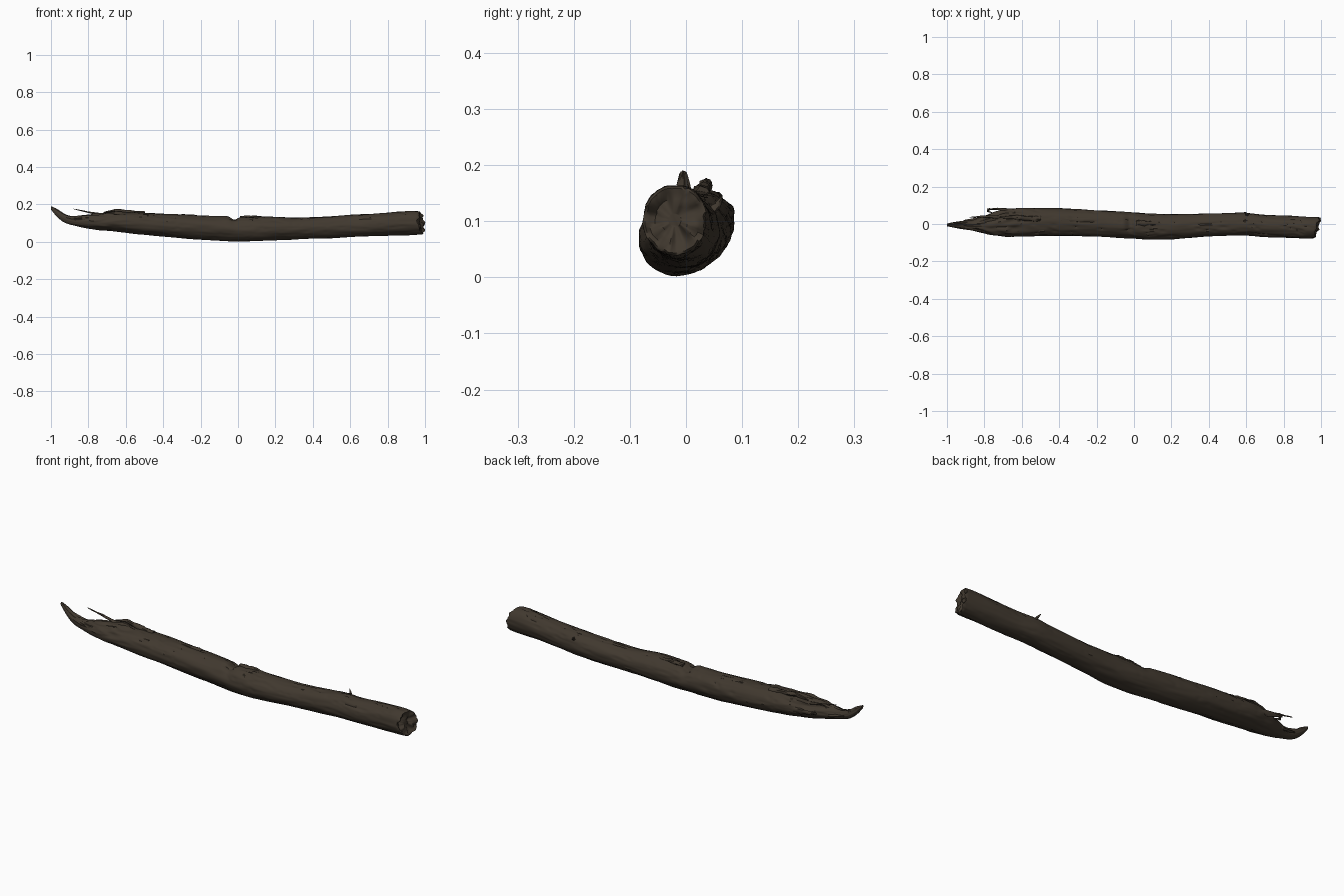
import bpy, bmesh, math
from mathutils import Vector, noise

cube = bpy.data.objects.get("Cube")
if cube:
    bpy.data.objects.remove(cube)


def make_material(name, rgb):
    mat = bpy.data.materials.new(name)
    mat.use_nodes = True
    mat.diffuse_color = (*rgb, 1)
    mat.node_tree.nodes["Principled BSDF"].inputs["Base Color"].default_value = (*rgb, 1)
    return mat


bark = make_material("dark bark", (0.052, 0.040, 0.028))

# Trunk outline: x, back-to-front extent (y low, y high), height (z low, z high)
STATIONS = [
    (-1.0, -.012, .002, .172, .190), (-.97, -.018, .008, .135, .175),
    (-.93, -.026, .014, .103, .150), (-.87, -.034, .020, .085, .136),
    (-.81, -.048, .038, .072, .145), (-.74, -.062, .066, .064, .150),
    (-.66, -.067, .084, .055, .160), (-.5, -.066, .086, .037, .155),
    (-.2, -.066, .074, .012, .142), (0, -.078, .060, .003, .134),
    (.12, -.085, .054, .005, .135), (.3, -.074, .054, .012, .129),
    (.5, -.062, .059, .020, .138), (.6, -.062, .060, .025, .144),
    (.7, -.070, .049, .029, .147), (.8, -.073, .045, .034, .155),
    (.92, -.077, .039, .037, .165), (.98, -.077, .037, .040, .164)]
SIDES, RINGS = 56, 230


def outline(x):
    i = 0
    while i < len(STATIONS) - 2 and x > STATIONS[i + 1][0]:
        i += 1
    p = [STATIONS[max(0, min(len(STATIONS) - 1, i + k))] for k in (-1, 0, 1, 2)]
    t = (x - p[1][0]) / (p[2][0] - p[1][0])
    out = []
    for k in range(1, 5):
        h = p[2][0] - p[1][0]
        m0 = (p[2][k] - p[0][k]) / (p[2][0] - p[0][0]) * h
        m1 = (p[3][k] - p[1][k]) / (p[3][0] - p[1][0]) * h
        out.append((2*t**3 - 3*t*t + 1) * p[1][k] + (t**3 - 2*t*t + t) * m0
                   + (3*t*t - 2*t**3) * p[2][k] + (t**3 - t*t) * m1)
    return out


def bump(x, centre, width):
    return math.exp(-((x - centre) / width) ** 2)


def bark_scale(x, c, s):
    """Relative radius: long grain, lumps, cracks and the notch."""
    r = 1 + .05 * noise.noise(Vector((x * 5, c * 1.6, s * 1.6)))
    r += .035 * noise.noise(Vector((x * 9, c * 6, s * 6 + 4)))
    top = max(0, s)
    # cracks that follow the grain, strongest on the upper side
    crack = abs(noise.noise(Vector((x * 3 + 7, c * 3.2, s * 3.2))))
    r -= (.03 + .06 * top) * max(0, 1 - crack / .06)
    # notch across the top, and the ledge beside it
    r -= .28 * top ** 2 * bump(x, -.02, .022)
    # torn wood toward the broken end
    torn = max(0, min(1, (-.5 - x) / .2)) * (.3 + top)
    r += .20 * torn * noise.noise(Vector((x * 14, c * 4, s * 4 + 9)))
    return r


# Trunk
bm = bmesh.new()
rings = []
for i in range(RINGS):
    x = -1 + 1.975 * i / (RINGS - 1)
    y0, y1, z0, z1 = outline(x)
    ring = []
    for j in range(SIDES):
        a = math.tau * j / SIDES
        c, s = math.cos(a), math.sin(a)
        r = bark_scale(x, c, s)
        end = max(0, (x - .9) / .075)
        slant = end * (.016 * c - .008 * s
                       + .012 * noise.noise(Vector((c * 3, s * 3, 2))))
        ring.append(bm.verts.new((x + slant, (y0 + y1) / 2 + (y1 - y0) / 2 * c * r,
                                  (z0 + z1) / 2 + (z1 - z0) / 2 * s * r)))
    rings.append(ring)

# Rough broken face on the sawn-off end
rim = [v.co.copy() for v in rings[-1]]
middle = sum(rim, Vector()) / SIDES
for f in (.93, .8, .62, .42, .2):
    ring = []
    for p in rim:
        q = middle.lerp(p, f)
        q.x += .022 * noise.noise(q * 38) - .014 * (1 - f) + .004
        ring.append(bm.verts.new(q))
    rings.append(ring)
for a, b in zip(rings, rings[1:]):
    for j in range(SIDES):
        k = (j + 1) % SIDES
        bm.faces.new((a[j], a[k], b[k], b[j]))
bm.faces.new(rings[0])
bm.faces.new(rings[-1])


def finish(name, bm, angle):
    bmesh.ops.recalc_face_normals(bm, faces=bm.faces)
    mesh = bpy.data.meshes.new(name)
    bm.to_mesh(mesh)
    bm.free()
    mesh.materials.append(bark)
    obj = bpy.data.objects.new(name, mesh)
    bpy.context.collection.objects.link(obj)
    bpy.ops.object.select_all(action='DESELECT')
    obj.select_set(True)
    bpy.context.view_layer.objects.active = obj
    bpy.ops.object.shade_smooth_by_angle(angle=math.radians(angle))
    return obj


finish("trunk", bm, 50)


def splinter(name, path, width, height, sides=8):
    """Tapering, slightly ragged shard along a path of points."""
    pts = [Vector(p) for p in path]
    bm = bmesh.new()
    loops = []
    steps = 6 * (len(pts) - 1)
    for i in range(steps + 1):
        u = i / 6
        k = min(int(u), len(pts) - 2)
        p = pts[k].lerp(pts[k + 1], u - k)
        d = (pts[k + 1] - pts[k]).normalized()
        side = d.cross(Vector((0, 0, 1))).normalized()
        up = side.cross(d)
        taper = 1 - .8 * (i / steps) ** 1.5
        loop = []
        for j in range(sides):
            a = math.tau * j / sides
            r = taper * (1 + .5 * noise.noise(p * 45 + Vector((j * 2.3, 0, 0))))
            loop.append(bm.verts.new(p + side * math.cos(a) * width * r
                                     + up * math.sin(a) * height * r))
        loops.append(loop)
    for a, b in zip(loops, loops[1:]):
        for j in range(sides):
            k = (j + 1) % sides
            bm.faces.new((a[j], a[k], b[k], b[j]))
    bm.faces.new(loops[0])
    bm.faces.new(loops[-1])
    return finish(name, bm, 45)


# Shards at the broken end
splinter("thin_spike", [(-.70, .035, .140), (-.80, .040, .158), (-.88, .036, .176)], .009, .006)
splinter("back_prong", [(-.62, .070, .105), (-.72, .080, .115), (-.785, .080, .122)], .010, .017)
splinter("prong_hook", [(-.77, .082, .120), (-.785, .068, .116), (-.75, .058, .112)], .006, .008)
splinter("side_shard", [(-.72, -.035, .115), (-.82, -.035, .122), (-.89, -.022, .128)], .012, .012)
splinter("low_shard", [(-.74, .02, .095), (-.84, .022, .105), (-.91, .018, .118)], .016, .012)
splinter("tip_shard", [(-.86, -.005, .118), (-.93, .000, .135), (-.965, .006, .160)], .012, .010)

# Torn bark flakes standing on top
splinter("top_flake", [(-.50, .025, .146), (-.60, .032, .160), (-.655, .036, .168), (-.72, .035, .156)], .016, .014)
splinter("long_flake", [(-.22, .02, .136), (-.36, .024, .144), (-.48, .018, .149)], .014, .007)
splinter("front_flake", [(-.48, -.03, .140), (-.6, -.034, .142), (-.72, -.03, .142)], .012, .007)
splinter("middle_flake", [(.01, .005, .130), (.10, .005, .134), (.22, -.005, .122)], .014, .008)

# Small broken twig on the back
splinter("twig_stub", [(.61, .040, .110), (.60, .056, .128), (.59, .064, .142)], .008, .008)
